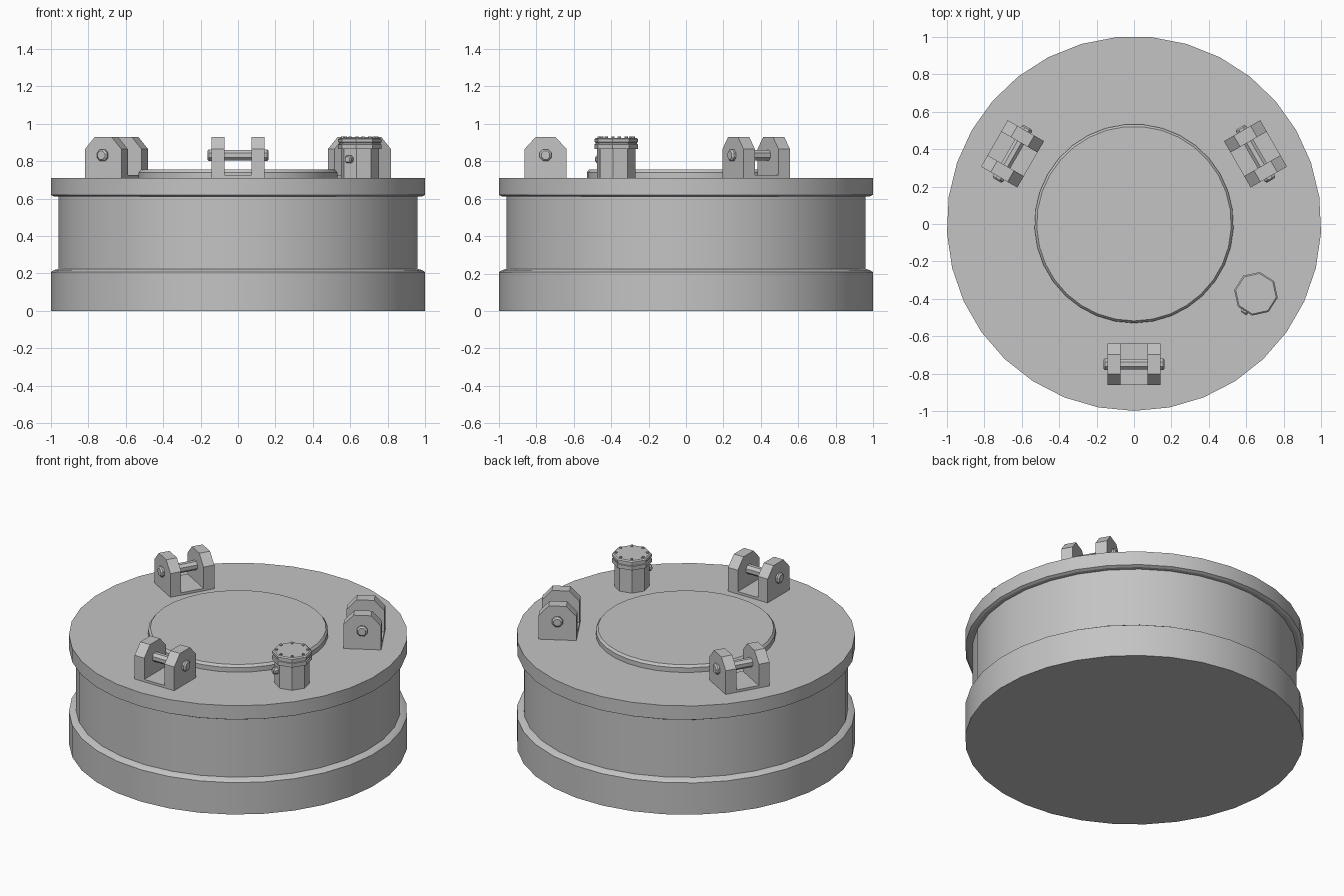
import bpy
import bmesh
from math import sin, cos, pi, radians
from mathutils import Matrix, Vector

cube = bpy.data.objects.get("Cube")
if cube:
    bpy.data.objects.remove(cube)

steel = bpy.data.materials.new("steel_grey")
steel.use_nodes = True
GREY = (0.55, 0.55, 0.55, 1)
steel.diffuse_color = GREY
steel.node_tree.nodes["Principled BSDF"].inputs["Base Color"].default_value = GREY


def finish(name, bm, matrix):
    bmesh.ops.recalc_face_normals(bm, faces=bm.faces)
    mesh = bpy.data.meshes.new(name)
    bm.to_mesh(mesh)
    bm.free()
    mesh.materials.append(steel)
    obj = bpy.data.objects.new(name, mesh)
    bpy.context.collection.objects.link(obj)
    obj.matrix_world = matrix
    bpy.ops.object.select_all(action="DESELECT")
    obj.select_set(True)
    bpy.context.view_layer.objects.active = obj
    bpy.ops.object.shade_smooth_by_angle(angle=radians(25))
    return obj


def turned(name, profile, sides, phase, matrix):
    """Closed solid of revolution from (radius, height) pairs."""
    bm = bmesh.new()
    rings = []
    for r, z in profile:
        angles = [phase + 2 * pi * i / sides for i in range(sides)]
        rings.append([bm.verts.new((r * cos(a), r * sin(a), z)) for a in angles])
    for low, high in zip(rings, rings[1:]):
        for i in range(sides):
            j = (i + 1) % sides
            bm.faces.new((low[i], low[j], high[j], high[i]))
    bm.faces.new(rings[0])
    bm.faces.new(rings[-1])
    return finish(name, bm, matrix)


def extruded(name, outline, x0, x1, matrix):
    """Outline in the y-z plane, extruded along x."""
    bm = bmesh.new()
    face = bm.faces.new([bm.verts.new((x0, y, z)) for y, z in outline])
    moved = bmesh.ops.extrude_face_region(bm, geom=[face])["geom"]
    verts = [v for v in moved if isinstance(v, bmesh.types.BMVert)]
    bmesh.ops.translate(bm, verts=verts, vec=(x1 - x0, 0, 0))
    return finish(name, bm, matrix)


# Main drum and the raised centre cover
centre = Matrix.Translation((0, 0.002, 0))
turned("drum_body", [(1.001, 0), (1.001, 0.208), (0.985, 0.218), (0.96, 0.225),
                     (0.96, 0.612), (0.985, 0.612), (1.001, 0.62), (1.001, 0.71)],
       33, -pi / 2, centre)
turned("centre_cover", [(0.532, 0.70), (0.532, 0.74), (0.52, 0.755)], 33, -pi / 2, centre)

# Three lifting brackets, one every third of a turn
DECK = 0.71
lug = [(-0.112, 0), (0.112, 0), (0.112, 0.155), (0.052, 0.22), (-0.052, 0.22), (-0.112, 0.155)]
plate = [(-0.112, 0), (0.112, 0), (0.112, 0.016), (-0.112, 0.016)]
for place, turn in (("front", 0), ("left", 120), ("right", -120)):
    base = Matrix.Rotation(radians(turn), 4, "Z") @ Matrix.Translation((0, -0.75, DECK))
    extruded(place + "_bracket_base", plate, -0.075, 0.075, base)
    for side in (-1, 1):
        extruded(place + "_bracket_lug", lug, side * 0.073, side * 0.143, base)
    along_x = base @ Matrix.Translation((0, 0, 0.122)) @ Matrix.Rotation(pi / 2, 4, "Y")
    turned(place + "_bracket_pin", [(0.024, -0.164), (0.034, -0.155), (0.034, -0.143),
                                    (0.03, -0.143), (0.03, 0.143), (0.034, 0.143),
                                    (0.034, 0.155), (0.024, 0.164)], 8, pi / 8, along_x)

# Cable terminal with a bolted lid and a side plug
terminal = Matrix.Translation((0.652, -0.373, DECK)) @ Matrix.Rotation(radians(-10), 4, "Z")
turned("terminal_post", [(0.104, -0.01), (0.104, 0.155), (0.118, 0.155), (0.118, 0.18),
                         (0.112, 0.182), (0.112, 0.19), (0.118, 0.192), (0.118, 0.208),
                         (0.11, 0.215)], 8, 0, terminal)
for i in range(8):
    bolt = terminal @ Matrix.Rotation(i * pi / 4, 4, "Z") @ Matrix.Translation((0.093, 0, 0.21))
    turned("lid_bolt", [(0.009, 0), (0.009, 0.012)], 6, 0, bolt)
plug = (terminal @ Matrix.Rotation(radians(-112.5), 4, "Z")
        @ Matrix.Translation((0.085, 0, 0.1)) @ Matrix.Rotation(pi / 2, 4, "Y"))
turned("terminal_plug", [(0.022, 0), (0.022, 0.034), (0.016, 0.04)], 8, pi / 8, plug)
